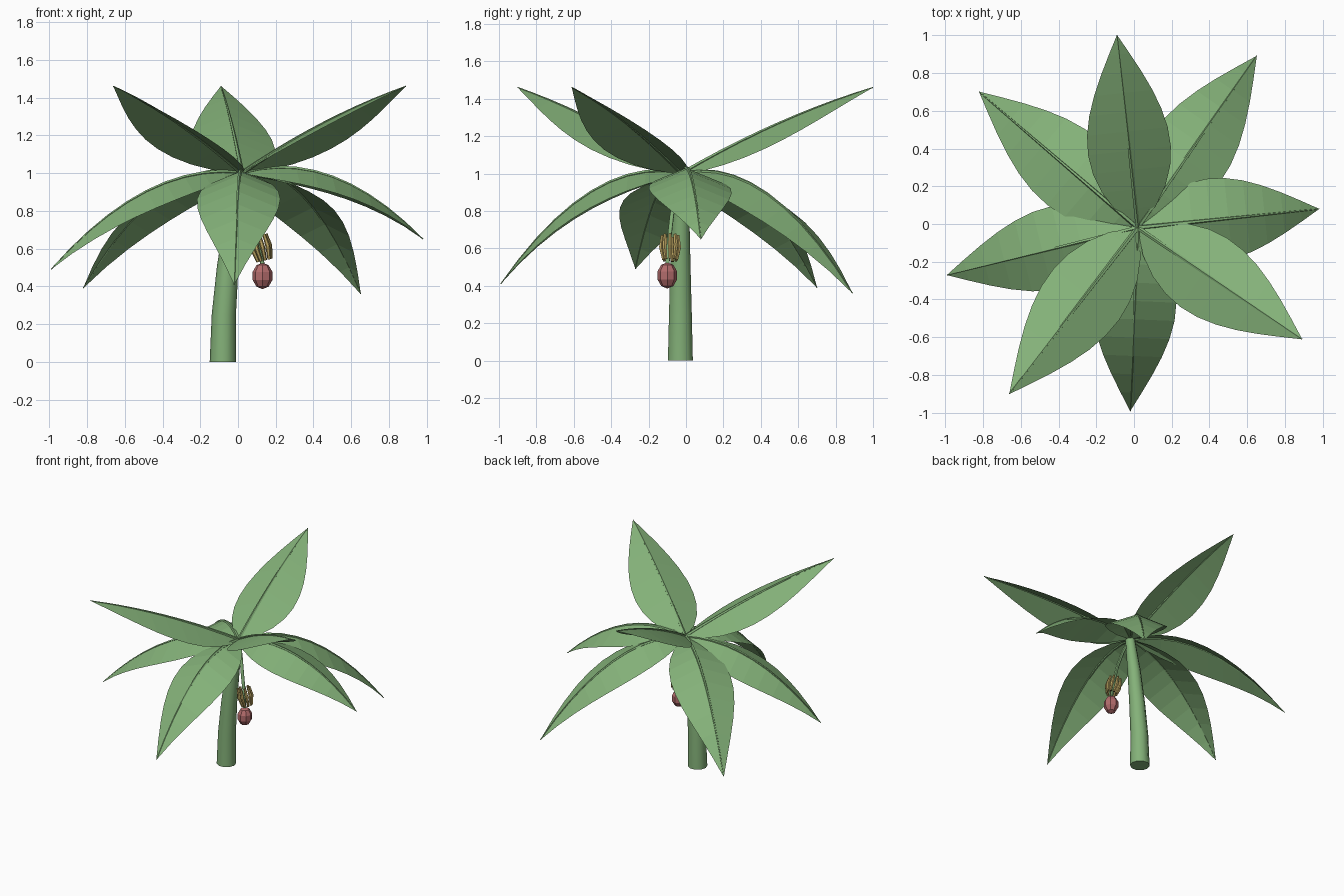
import bpy, bmesh, math
from mathutils import Vector, Matrix

cube = bpy.data.objects.get("Cube")
if cube:
    bpy.data.objects.remove(cube, do_unlink=True)


def material(name, rgb):
    mat = bpy.data.materials.new(name)
    mat.use_nodes = True
    mat.diffuse_color = (*rgb, 1)
    mat.node_tree.nodes["Principled BSDF"].inputs["Base Color"].default_value = (*rgb, 1)
    return mat


GREEN = material("leaf green", (0.23, 0.44, 0.19))
YELLOW = material("fruit yellow", (0.50, 0.37, 0.12))
PINK = material("bud pink", (0.45, 0.15, 0.15))


def finish(bm, name, mat, smooth=None):
    mesh = bpy.data.meshes.new(name)
    bm.to_mesh(mesh)
    bm.free()
    mesh.materials.append(mat)
    obj = bpy.data.objects.new(name, mesh)
    bpy.context.collection.objects.link(obj)
    if smooth:
        bpy.ops.object.select_all(action="DESELECT")
        obj.select_set(True)
        bpy.context.view_layer.objects.active = obj
        bpy.ops.object.shade_smooth_by_angle(angle=math.radians(smooth))
    return obj


def add_tube(bm, path, radii, sides):
    """Capped tube with one ring per path point."""
    path = [Vector(p) for p in path]
    rings = []
    for i, (p, r) in enumerate(zip(path, radii)):
        along = path[min(i + 1, len(path) - 1)] - path[max(i - 1, 0)]
        if i == 0 and p.z < 0.01:
            along = Vector((0, 0, 1))
        turn = Vector((0, 0, 1)).rotation_difference(along)
        ring = []
        for k in range(sides):
            a = math.tau * k / sides
            ring.append(bm.verts.new(p + turn @ Vector((r * math.cos(a), r * math.sin(a), 0))))
        rings.append(ring)
    for low, high in zip(rings, rings[1:]):
        for k in range(sides):
            n = (k + 1) % sides
            bm.faces.new((low[k], low[n], high[n], high[k]))
    bm.faces.new(rings[0][::-1])
    bm.faces.new(rings[-1])


CROWN = Vector((0.02, -0.02, 1.0))
STEPS = 10


def leaf(name, tip, rise):
    """Roof-folded blade on an arched midrib; rise is the starting slope."""
    reach = Vector(tip) - CROWN
    flat = Vector((reach.x, reach.y, 0))
    side = Vector((-flat.y, flat.x, 0)).normalized()
    bend = rise - reach.z
    spine, rows = [], []
    bm = bmesh.new()
    for i in range(STEPS + 1):
        t = i / STEPS
        mid = CROWN + flat * t + Vector((0, 0, rise * t - bend * t * t))
        spine.append(mid)
        swell = math.sin(math.pi * t ** 0.8)
        half = side * (0.22 * swell + 0.001)
        drop = Vector((0, 0, 0.09 * swell))
        rows.append([bm.verts.new(p) for p in (mid + half - drop, mid, mid - half - drop)])
    for a, b in zip(rows, rows[1:]):
        for k in range(2):
            bm.faces.new((a[k], a[k + 1], b[k + 1], b[k]))
    add_tube(bm, spine, [0.013 - 0.01 * i / STEPS for i in range(STEPS + 1)], 5)
    finish(bm, name, GREEN)


# Raised leaves
leaf("raised_leaf_back", (-0.09, 1.0, 1.46), 0.6)
leaf("raised_leaf_left", (0.89, -0.61, 1.46), 0.6)
leaf("raised_leaf_right", (-0.66, -0.90, 1.46), 0.6)

# Drooping leaves
leaf("drooping_leaf_back_left", (0.65, 0.89, 0.36), 0.2)
leaf("drooping_leaf_left", (0.98, 0.08, 0.65), 0.27)
leaf("drooping_leaf_front", (-0.02, -0.99, 0.41), 0.2)
leaf("drooping_leaf_right", (-0.99, -0.27, 0.49), 0.12)
leaf("drooping_leaf_back_right", (-0.82, 0.70, 0.39), 0.2)

# Curved trunk
bm = bmesh.new()
add_tube(bm, [(-0.08, -0.03, 0), (-0.075, -0.03, 0.25), (-0.055, -0.03, 0.5),
              (-0.025, -0.027, 0.75), CROWN],
         [0.07, 0.064, 0.057, 0.048, 0.035], 10)
finish(bm, "trunk", GREEN, 40)

# Hanging stalk
bm = bmesh.new()
add_tube(bm, [CROWN, (0.06, -0.05, 0.9), (0.09, -0.075, 0.78),
              (0.115, -0.09, 0.65), (0.13, -0.1, 0.5)], [0.012] * 5, 6)
finish(bm, "fruit_stalk", GREEN, 60)

# Ring of fruit fingers leaning with the stalk
bm = bmesh.new()
COUNT = 9
centre = Vector((0.122, -0.085, 0.605))
lean = Matrix.Rotation(math.radians(-14), 3, "Y")
for i in range(COUNT):
    a = math.tau * i / COUNT
    out = Vector((math.cos(a), math.sin(a), 0))
    path = [centre + lean @ (out * r + Vector((0, 0, z)))
            for r, z in ((0.035, -0.07), (0.048, 0), (0.042, 0.065))]
    add_tube(bm, path, (0.009, 0.013, 0.009), 6)
finish(bm, "fruit_fingers", YELLOW)

# Faceted flower bud
bm = bmesh.new()
bmesh.ops.create_uvsphere(bm, u_segments=8, v_segments=5, radius=1,
                          matrix=Matrix.Translation((0.13, -0.1, 0.455))
                          @ Matrix.Diagonal((0.055, 0.055, 0.07, 1)))
finish(bm, "flower_bud", PINK)
